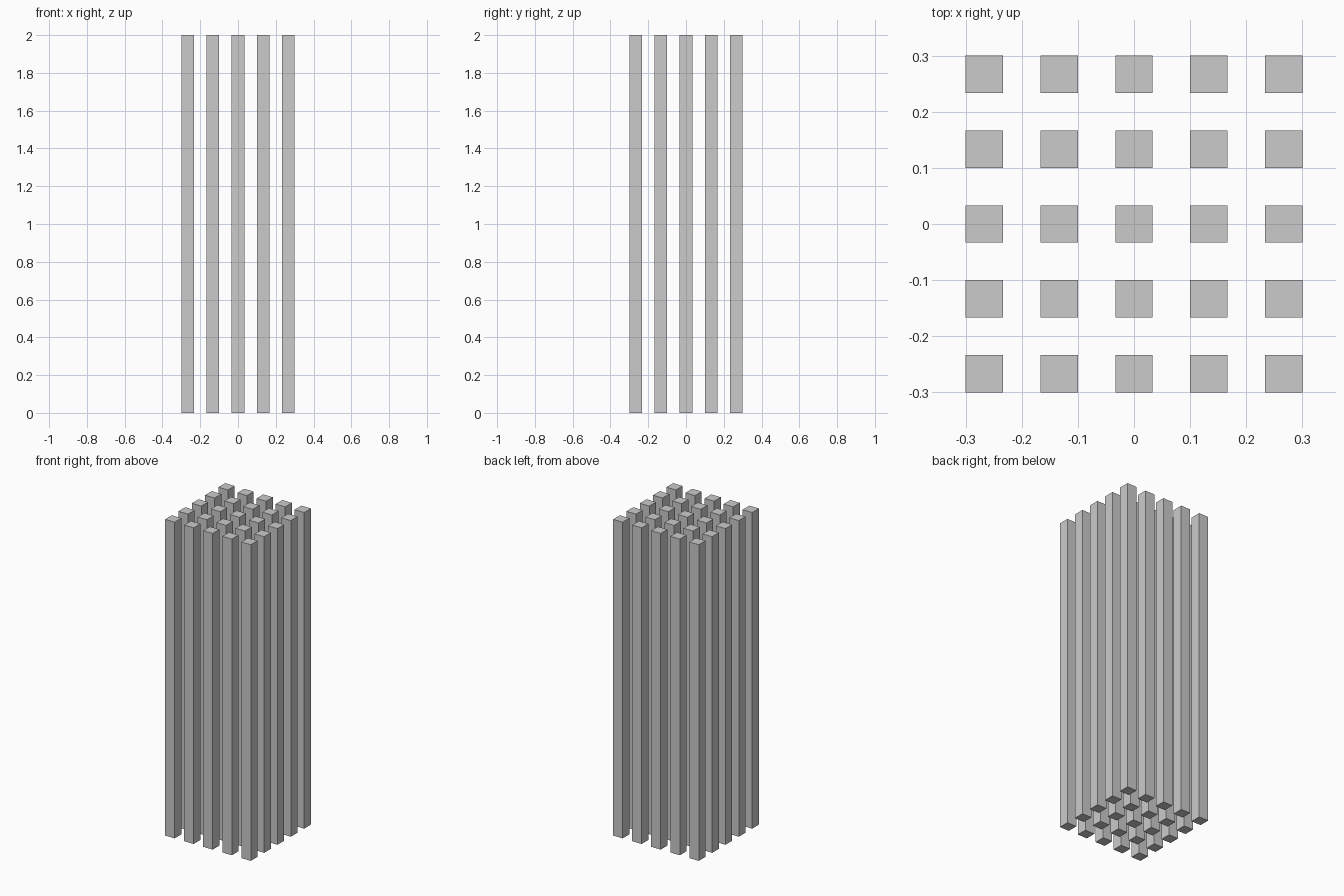
import bpy
import bmesh
from mathutils import Matrix, Vector

if "Cube" in bpy.data.objects:
    bpy.data.objects.remove(bpy.data.objects["Cube"])

COUNT = 5
HEIGHT = 2.0
SIDE = 0.6 / 9          # bar width equals the gap between bars
PITCH = 2 * SIDE


def square_bar(name, x, y):
    """Upright square bar standing on z = 0."""
    mesh = bpy.data.meshes.new(name)
    bm = bmesh.new()
    bmesh.ops.create_cube(
        bm, size=1.0,
        matrix=Matrix.Translation((0, 0, HEIGHT / 2))
        @ Matrix.Diagonal(Vector((SIDE, SIDE, HEIGHT, 1))))
    bm.to_mesh(mesh)
    bm.free()
    obj = bpy.data.objects.new(name, mesh)
    obj.location = (x, y, 0)
    bpy.context.collection.objects.link(obj)
    return obj


# 5 x 5 grid of bars centred on the origin
for row in range(COUNT):
    for col in range(COUNT):
        square_bar(f"bar_row{row + 1}_column{col + 1}",
                   (col - (COUNT - 1) / 2) * PITCH,
                   (row - (COUNT - 1) / 2) * PITCH)
